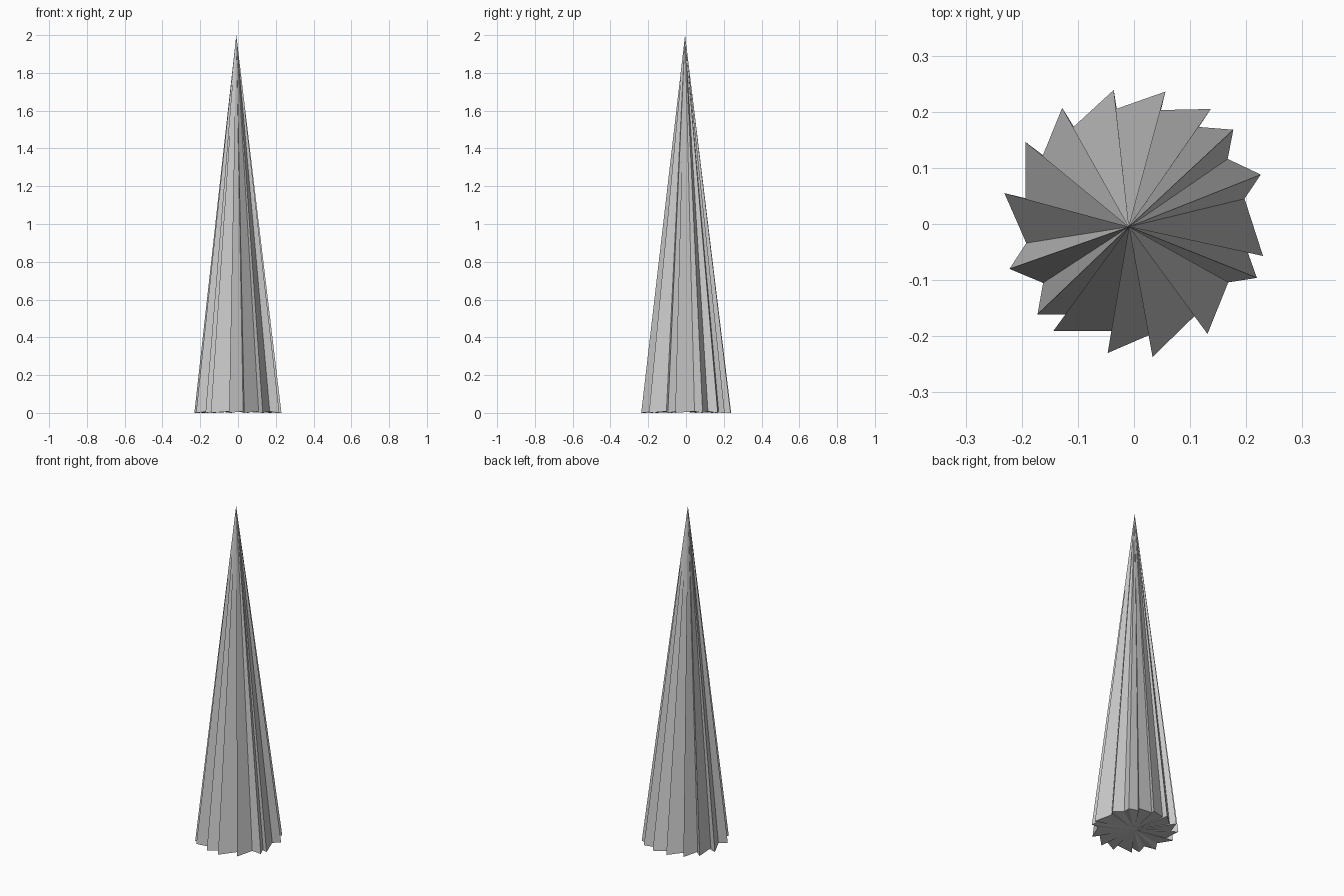
import bpy
import bmesh

# saw-toothed base outline, counter-clockwise: tip, valley, tip, valley ...
outline = [
    (.226, .088), (.167, .116), (.177, .168), (.115, .173),
    (.137, .205), (.045, .203), (.056, .236), (-.032, .205),
    (-.036, .239), (-.109, .172), (-.128, .207), (-.163, .121),
    (-.193, .146), (-.193, .039), (-.231, .055), (-.192, -.034),
    (-.222, -.080), (-.162, -.105), (-.172, -.161), (-.121, -.161),
    (-.144, -.191), (-.039, -.191), (-.047, -.230), (.027, -.198),
    (.033, -.237), (.109, -.163), (.131, -.196), (.168, -.104),
    (.219, -.096), (.203, -.051), (.230, -.057), (.197, .045),
]

bm = bmesh.new()
# tips touch the ground, valleys sit slightly higher
ring = [bm.verts.new((x, y, 0.008 * (i % 2))) for i, (x, y) in enumerate(outline)]
apex = bm.verts.new((-.009, -.005, 2.0))
hub = bm.verts.new((0, 0, 0.008))
for i, a in enumerate(ring):
    b = ring[(i + 1) % len(ring)]
    bm.faces.new((a, b, apex))   # fluted side
    bm.faces.new((b, a, hub))    # underside

mesh = bpy.data.meshes.new("fluted_spike")
bm.to_mesh(mesh)
bm.free()
spike = bpy.data.objects.new("fluted_spike", mesh)
bpy.context.collection.objects.link(spike)
